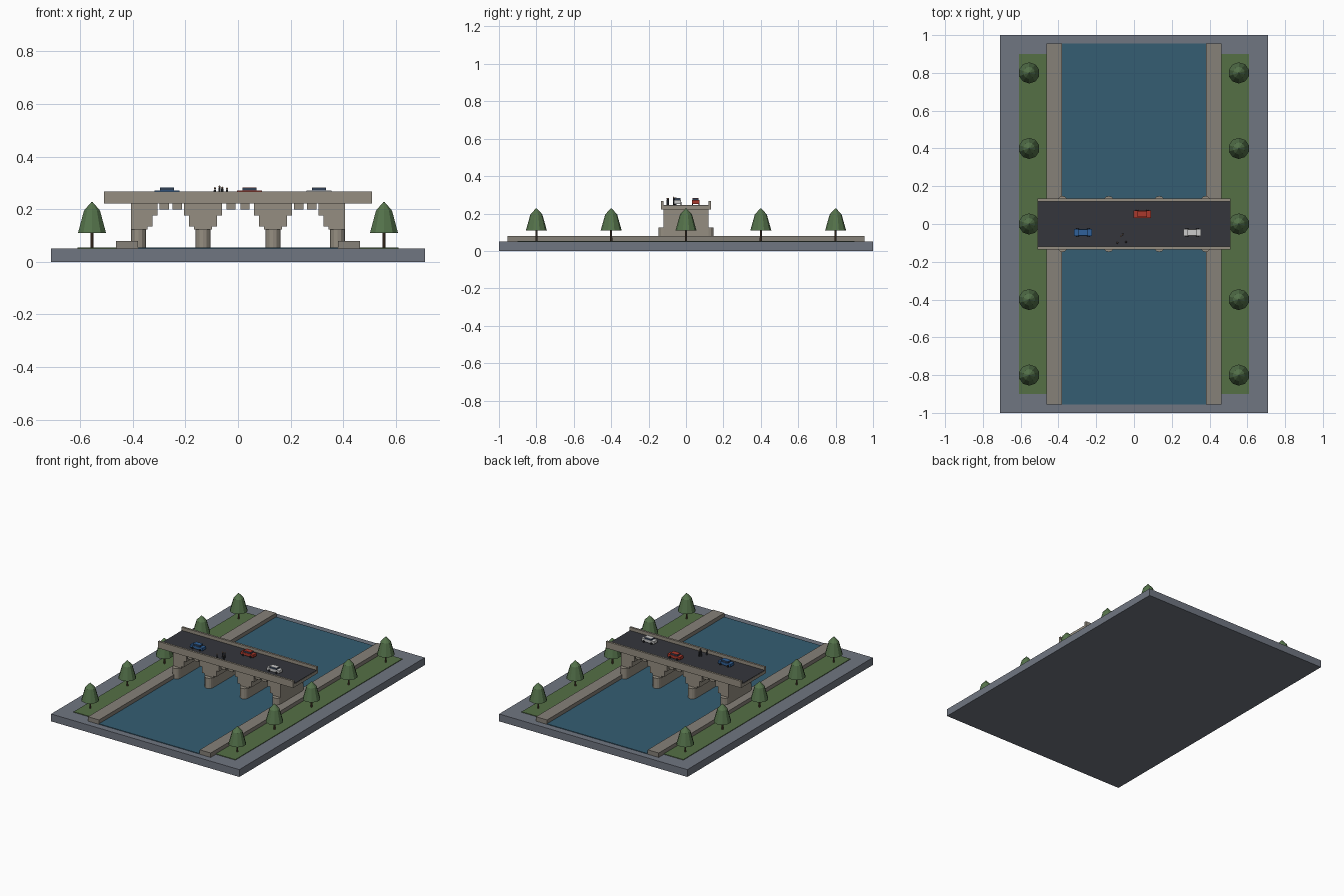
import bpy, math

if "Cube" in bpy.data.objects:
    bpy.data.objects.remove(bpy.data.objects["Cube"])

def mat(name, rgb):
    m = bpy.data.materials.new(name)
    m.diffuse_color = (*rgb, 1)
    m.use_nodes = True
    m.node_tree.nodes["Principled BSDF"].inputs["Base Color"].default_value = m.diffuse_color
    return m

PAVING = mat("paving", (0.16, 0.18, 0.22))
STONE = mat("stone", (0.30, 0.27, 0.22))
QUAY = mat("quay_stone", (0.24, 0.22, 0.19))
WATER = mat("water", (0.035, 0.11, 0.17))
GRASS = mat("grass", (0.09, 0.16, 0.06))
ASPHALT = mat("asphalt", (0.035, 0.037, 0.045))
BARK = mat("bark", (0.10, 0.06, 0.035))
LEAF = mat("leaves", (0.09, 0.17, 0.07))
GLASS = mat("car_glass", (0.03, 0.05, 0.09))
RUBBER = mat("rubber", (0.01, 0.01, 0.012))
CLOTH = mat("dark_cloth", (0.03, 0.035, 0.045))
SKIN = mat("skin", (0.45, 0.28, 0.19))

def finish(name, m):
    o = bpy.context.object
    o.name = name
    o.data.materials.append(m)
    return o

def box(name, x0, x1, y0, y1, z0, z1, m):
    bpy.ops.mesh.primitive_cube_add(size=1, location=((x0+x1)/2, (y0+y1)/2, (z0+z1)/2))
    o = finish(name, m)
    o.scale = (x1-x0, y1-y0, z1-z0)
    return o

def cone(name, x, y, z0, z1, r0, r1, sides, m, rot=(0, 0, 0)):
    bpy.ops.mesh.primitive_cone_add(vertices=sides, radius1=r0, radius2=r1, depth=z1-z0,
                                    location=(x, y, (z0+z1)/2), rotation=rot)
    return finish(name, m)

# Ground slab and river
box("base", -0.71, 0.71, -1, 1, 0, 0.05, PAVING)
box("river", -0.38, 0.38, -0.955, 0.955, 0.045, 0.054, WATER)

# Quays, grass strips and trees on both banks
for s, side in ((-1, "left"), (1, "right")):
    a, b = sorted((s*0.38, s*0.463))
    box(side + "_quay", a, b, -0.955, 0.955, 0.045, 0.08, QUAY)
    a, b = sorted((s*0.463, s*0.61))
    box(side + "_grass", a, b, -0.9, 0.9, 0.045, 0.054, GRASS)
    for i in range(5):
        x, y = s*0.555, -0.8 + 0.4*i
        cone(side + "_tree_trunk", x, y, 0.05, 0.12, 0.006, 0.005, 8, BARK)
        cone(side + "_tree_crown", x, y, 0.11, 0.195, 0.056, 0.032, 10, LEAF)
        cone(side + "_tree_top", x, y, 0.195, 0.228, 0.032, 0.002, 10, LEAF)

# Deck, road and parapets
box("deck", -0.51, 0.51, -0.134, 0.134, 0.222, 0.243, STONE)
box("road", -0.508, 0.508, -0.12, 0.12, 0.243, 0.246, ASPHALT)
for s in (-1, 1):
    a, b = sorted((s*0.12, s*0.134))
    box("parapet", -0.51, 0.51, a, b, 0.243, 0.268, STONE)

# Piers with rounded ends, carrying stepped corbels
PIERS = (-0.378, -0.133, 0.133, 0.378)
D = 0.12
for x in PIERS:
    box("pier", x-0.028, x+0.028, -D, D, 0.05, 0.222, STONE)
    for y in (-D, D):
        cone("cutwater", x, y, 0.05, 0.124, 0.028, 0.028, 12, STONE)
    for half, z0 in ((0.034, 0.123), (0.053, 0.135), (0.072, 0.176)):
        left = 0.028 if x < -0.3 else half
        right = 0.028 if x > 0.3 else half
        box("corbel", x-left, x+right, -D, D, z0, 0.222, STONE)

# Short blocks at the crown of each arch
for a, b in zip(PIERS, PIERS[1:]):
    off = (b-a)*0.1
    for s in (-1, 1):
        c = (a+b)/2 + s*off
        box("arch_crown_block", c-0.018, c+0.018, -D, D, 0.2, 0.222, STONE)

# Cars
def car(name, x, y, rgb):
    paint = mat(name + "_paint", rgb)
    box(name + "_body", x-0.047, x+0.047, y-0.019, y+0.019, 0.252, 0.271, paint)
    box(name + "_windows", x-0.026, x+0.026, y-0.016, y+0.016, 0.271, 0.281, GLASS)
    box(name + "_roof", x-0.026, x+0.026, y-0.016, y+0.016, 0.281, 0.283, paint)
    for sx in (-1, 1):
        for sy in (-1, 1):
            bpy.ops.mesh.primitive_cylinder_add(vertices=12, radius=0.008, depth=0.006,
                location=(x+sx*0.028, y+sy*0.018, 0.254), rotation=(math.pi/2, 0, 0))
            finish(name + "_wheel", RUBBER)

car("blue_car", -0.27, -0.045, (0.03, 0.12, 0.32))
car("red_car", 0.044, 0.052, (0.40, 0.04, 0.025))
car("white_car", 0.308, -0.045, (0.6, 0.6, 0.6))

# Pedestrians
for x, y, top in ((-0.088, -0.10, 0.284), (-0.07, -0.065, 0.29),
                  (-0.06, -0.055, 0.286), (-0.042, -0.095, 0.283)):
    cone("pedestrian_body", x, y, 0.246, top-0.008, 0.005, 0.004, 8, CLOTH)
    bpy.ops.mesh.primitive_uv_sphere_add(segments=8, ring_count=6, radius=0.004,
                                         location=(x, y, top-0.004))
    finish("pedestrian_head", SKIN)
